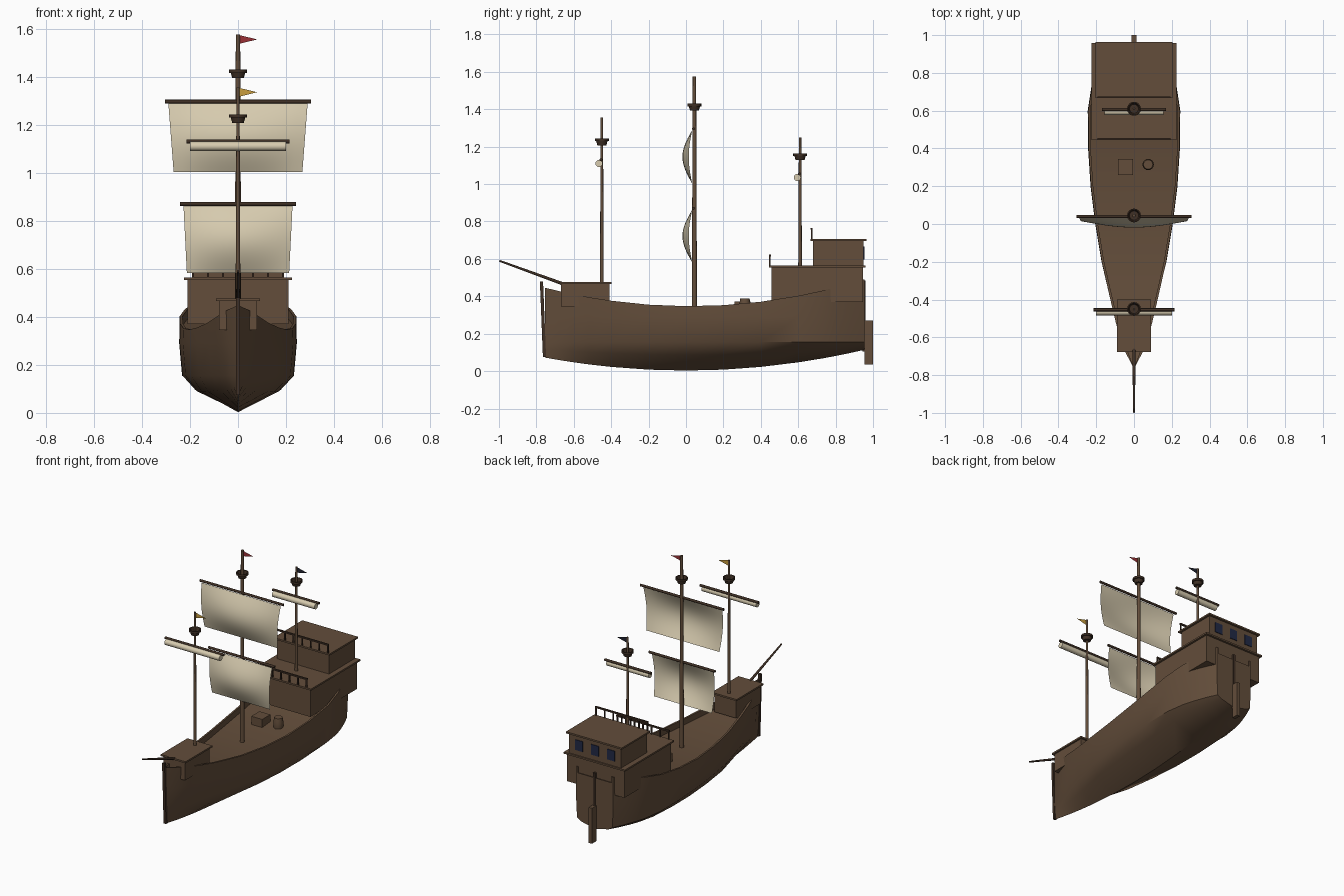
import bpy, bmesh, math
from mathutils import Vector

if "Cube" in bpy.data.objects:
    bpy.data.objects.remove(bpy.data.objects["Cube"])


def material(name, rgb):
    m = bpy.data.materials.new(name)
    m.use_nodes = True
    m.diffuse_color = (*rgb, 1)
    m.node_tree.nodes["Principled BSDF"].inputs["Base Color"].default_value = (*rgb, 1)
    return m


WOOD = material("brown wood", (0.125, 0.075, 0.043))
DARK = material("dark timber", (0.05, 0.029, 0.018))
CLOTH = material("cream canvas", (0.68, 0.60, 0.43))
GLASS = material("navy glass", (0.015, 0.022, 0.06))
RED = material("red cloth", (0.32, 0.03, 0.035))
YELLOW = material("yellow cloth", (0.58, 0.34, 0.05))
NAVY = material("dark navy cloth", (0.016, 0.018, 0.03))


def add(name, bm, mat, smooth=False):
    """Turn a bmesh into a named object."""
    bmesh.ops.recalc_face_normals(bm, faces=bm.faces)
    me = bpy.data.meshes.new(name)
    bm.to_mesh(me)
    bm.free()
    me.materials.append(mat)
    ob = bpy.data.objects.new(name, me)
    bpy.context.collection.objects.link(ob)
    if smooth:
        bpy.ops.object.select_all(action="DESELECT")
        ob.select_set(True)
        bpy.context.view_layer.objects.active = ob
        bpy.ops.object.shade_smooth_by_angle(angle=math.radians(35))
    return ob


def box(name, x, y, z, mat):
    """Box from (min, max) pairs."""
    bm = bmesh.new()
    bmesh.ops.create_cube(bm, size=1)
    for v in bm.verts:
        v.co = [a + (b - a) * (c + 0.5) for (a, b), c in zip((x, y, z), v.co)]
    return add(name, bm, mat)


def rod(name, start, end, r1, r2, mat, sides=16):
    """Tapered round bar between two points."""
    a, b = Vector(start), Vector(end)
    bm = bmesh.new()
    bmesh.ops.create_cone(bm, cap_ends=True, segments=sides, radius1=r1, radius2=r2, depth=(b - a).length)
    turn = (b - a).to_track_quat("Z", "Y")
    for v in bm.verts:
        v.co = turn @ v.co + (a + b) / 2
    return add(name, bm, mat, True)


def lathe(name, profile, x, y, z, mat, sides=16):
    """Revolve a closed (radius, height) profile."""
    bm = bmesh.new()
    rings = []
    for i in range(sides):
        a = 2 * math.pi * i / sides
        rings.append([bm.verts.new((x + r * math.cos(a), y + r * math.sin(a), z + h)) for r, h in profile])
    n = len(profile)
    for i in range(sides):
        p, q = rings[i], rings[(i + 1) % sides]
        for j in range(n):
            bm.faces.new((p[j], q[j], q[(j + 1) % n], p[(j + 1) % n]))
    return add(name, bm, mat, True)


# Hull: lofted sections with a chine, bulwark and sunken deck
STATIONS = [(-0.755, 0.006), (-0.68, 0.045), (-0.6, 0.074), (-0.52, 0.097), (-0.4, 0.126),
            (-0.2, 0.172), (0, 0.205), (0.2, 0.23), (0.4, 0.243), (0.6, 0.245),
            (0.73, 0.225), (0.8, 0.203), (0.88, 0.172), (0.955, 0.136)]


def sheer(y):
    return 0.347 + 0.165 * (y - 0.02) ** 2


def section(y, w):
    keel, top, chine = 0.003 + 0.122 * y * y, sheer(y), 0.155
    t = min(1, max(0, (y + 0.75) / 0.6))
    full = t * t * (3 - 2 * t)
    inner = max(w - 0.014, w * 0.5)
    half = [(w * (0.42 + 0.31 * full), keel + 0.55 * (chine - keel)),
            (w * (0.66 + 0.29 * full), chine),
            (w * (0.9 + 0.1 * full), 0.29),
            (w * (1 - 0.01 * full), top), (inner, top), (inner, top - 0.04)]
    pts = [(0, keel)] + half + [(-px, pz) for px, pz in reversed(half)]
    return [(px, y, pz) for px, pz in pts]


bm = bmesh.new()
loops = [[bm.verts.new(p) for p in section(y, w)] for y, w in STATIONS]
for p, q in zip(loops, loops[1:]):
    for j in range(len(p)):
        k = (j + 1) % len(p)
        bm.faces.new((p[j], p[k], q[k], q[j]))
bm.faces.new(loops[0])
bm.faces.new(loops[-1])
add("hull", bm, WOOD, True)

# Stem, sternpost, rudder and bowsprit
stem = box("stem_post", (-0.009, 0.009), (-0.765, -0.748), (0.075, 0.48), DARK)
for v in stem.data.vertices:
    v.co.y -= 0.016 * (v.co.z - 0.075) / 0.4
box("stern_post", (-0.008, 0.008), (0.945, 0.961), (0.105, 0.485), DARK)
box("rudder", (-0.012, 0.012), (0.955, 1.0), (0.035, 0.27), WOOD)
rod("bowsprit", (0, -0.64, 0.46), (0, -0.998, 0.59), 0.009, 0.005, DARK)

# Castles: cabin walls with overhanging decks
for name, hw, y0, y1, z0, z1, over in (("forecastle", 0.08, -0.667, -0.41, 0.345, 0.465, 0.011),
                                       ("quarterdeck", 0.21, 0.458, 0.945, 0.37, 0.553, 0.014),
                                       ("poop_cabin", 0.19, 0.68, 0.95, 0.56, 0.695, 0.014)):
    box(name + "_walls", (-hw, hw), (y0, y1), (z0, z1), WOOD)
    box(name + "_deck", (-hw - over, hw + over), (y0 - over, y1 + over), (z1, z1 + 0.011), WOOD)

# Stern windows
for i in (-1, 0, 1):
    c = i * 0.117
    box("stern_window", (c - 0.028, c + 0.028), (0.947, 0.954), (0.597, 0.665), GLASS)

# Railings on the front edges of the two aft decks
for y, z in ((0.449, 0.564), (0.671, 0.706)):
    box("rail_bar", (-0.193, 0.193), (y - 0.005, y + 0.005), (z + 0.05, z + 0.06), DARK)
    for i in range(7):
        x = -0.188 + i * 0.376 / 6
        box("rail_post", (x - 0.004, x + 0.004), (y - 0.004, y + 0.004), (z - 0.005, z + 0.052), DARK)

# Deck cargo
box("crate", (-0.085, -0.005), (0.26, 0.345), (0.3, 0.372), WOOD)
lathe("barrel", [(0, 0), (0.025, 0), (0.03, 0.028), (0.03, 0.06), (0.025, 0.088), (0, 0.088)],
      0.075, 0.315, 0.3, WOOD)

# Masts with lookout cups and pennants
CUP = [(0, 0), (0.024, 0), (0.03, 0.022), (0.037, 0.022), (0.037, 0.036), (0.031, 0.036),
       (0.024, 0.008), (0, 0.008)]
for name, y, base, top, r, cup, flag in (("fore", -0.45, 0.46, 1.355, 0.01, 1.207, YELLOW),
                                         ("main", 0.045, 0.3, 1.575, 0.014, 1.394, RED),
                                         ("mizzen", 0.61, 0.55, 1.25, 0.01, 1.128, NAVY)):
    rod(name + "_mast", (0, y, base), (0, y, top), r, r * 0.65, WOOD)
    lathe(name + "_lookout", CUP, 0, y, cup, DARK)
    bm = bmesh.new()
    bm.faces.new([bm.verts.new(p) for p in ((0.006, y, top - 0.002), (0.006, y, top - 0.038),
                                            (0.08, y, top - 0.02))])
    add(name + "_pennant", bm, flag)


# Set sails, billowing forward
def sail(name, y, z_top, z_low, w_top, w_low, n=14):
    rod(name + "_yard", (-w_top - 0.015, y - 0.005, z_top + 0.008),
        (w_top + 0.015, y - 0.005, z_top + 0.008), 0.008, 0.008, DARK)
    bm = bmesh.new()
    bmesh.ops.create_grid(bm, x_segments=n, y_segments=n, size=1)
    for v in bm.verts:
        u, t = v.co.x, (1 - v.co.y) / 2
        belly = 0.052 * math.sin(math.pi * t) * (0.35 + 0.65 * math.cos(u * math.pi / 2))
        v.co = (u * (w_top + (w_low - w_top) * t), y - 0.012 - belly, z_top + (z_low - z_top) * t)
    add(name, bm, CLOTH, True)


sail("main_topsail", 0.045, 1.288, 1.003, 0.29, 0.268)
sail("main_course_sail", 0.045, 0.862, 0.582, 0.227, 0.213)

# Furled sails hanging under their yards
for name, y, z, hw in (("fore", -0.45, 1.13, 0.215), ("mizzen", 0.61, 1.055, 0.17)):
    rod(name + "_yard", (-hw, y - 0.004, z), (hw, y - 0.004, z), 0.008, 0.008, DARK)
    rod(name + "_furled_sail", (-hw + 0.015, y - 0.015, z - 0.02), (hw - 0.015, y - 0.015, z - 0.02),
        0.019, 0.019, CLOTH)
